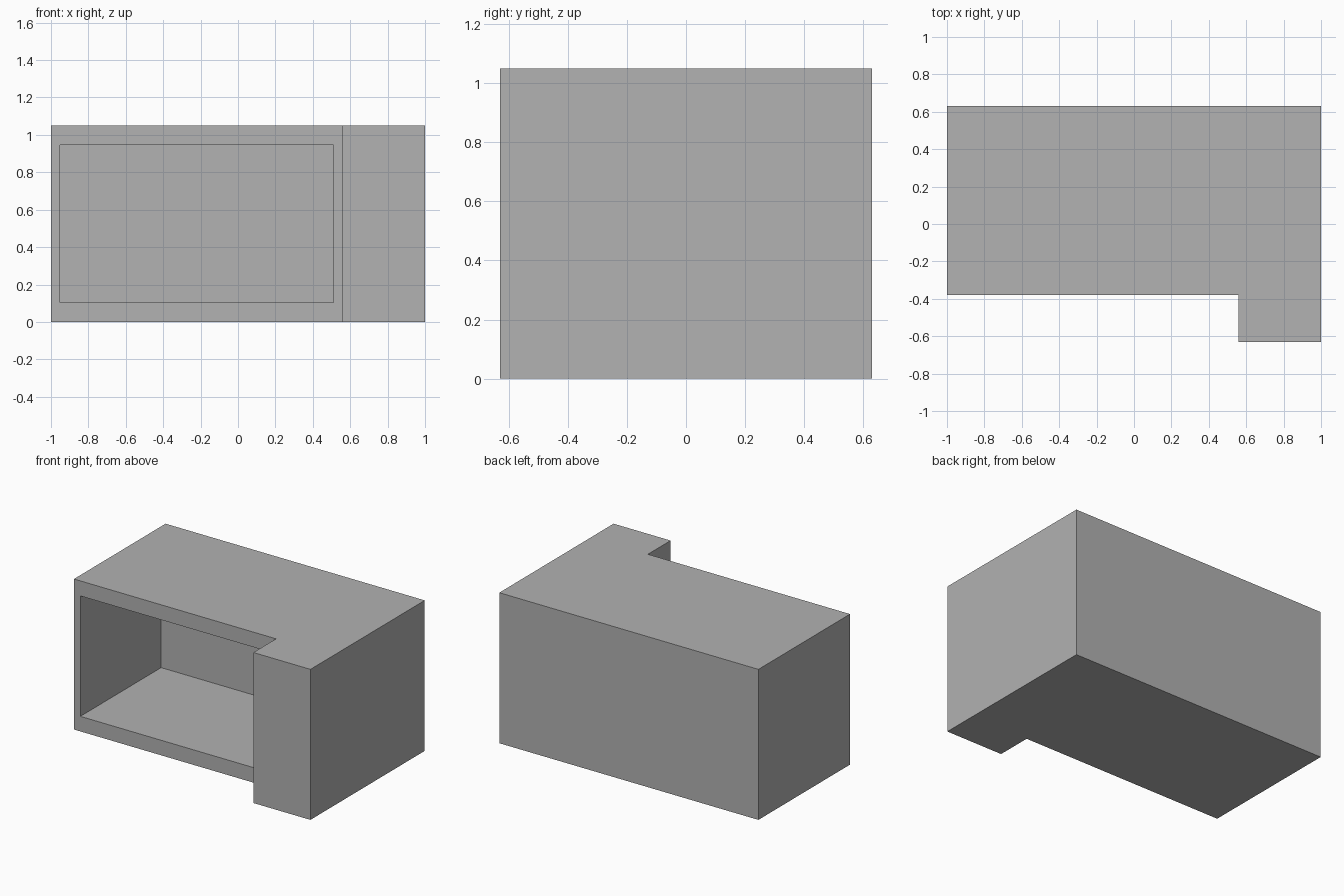
import bpy, bmesh
from mathutils import Vector

cube = bpy.data.objects.get("Cube")
if cube:
    bpy.data.objects.remove(cube, do_unlink=True)

HEIGHT = 1.05
FRONT, BACK = -0.63, 0.63
RECESS_FRONT = -0.38      # front of the open compartment
PILLAR_X = 0.56           # inner side of the projecting pillar
SIDE_RIM, FLOOR_RIM = 0.07, 0.105
DEPTH = 0.89

grey = bpy.data.materials.new("plain grey")
grey.use_nodes = True
colour = (0.445, 0.445, 0.445, 1)
grey.diffuse_color = colour
grey.node_tree.nodes["Principled BSDF"].inputs["Base Color"].default_value = colour

# L-shaped footprint raised into a solid block
outline = [(-1, RECESS_FRONT), (PILLAR_X, RECESS_FRONT), (PILLAR_X, FRONT),
           (1, FRONT), (1, BACK), (-1, BACK)]
bm = bmesh.new()
base = bm.faces.new([bm.verts.new((x, y, 0)) for x, y in outline])
raised = bmesh.ops.extrude_face_region(bm, geom=[base])["geom"]
bmesh.ops.translate(bm, vec=(0, 0, HEIGHT),
                    verts=[v for v in raised if isinstance(v, bmesh.types.BMVert)])
bmesh.ops.recalc_face_normals(bm, faces=bm.faces)

# Rim around the opening
front = next(f for f in bm.faces
             if all(abs(v.co.y - RECESS_FRONT) < 1e-4 for v in f.verts))
bmesh.ops.inset_individual(bm, faces=[front], thickness=SIDE_RIM)
for v in front.verts:
    v.co.z = FLOOR_RIM if v.co.z < HEIGHT / 2 else HEIGHT - FLOOR_RIM

# Hollow compartment pushed back from the rim
inner = bmesh.ops.extrude_discrete_faces(bm, faces=[front])["faces"][0]
bmesh.ops.translate(bm, verts=inner.verts, vec=Vector((0, DEPTH, 0)))
bmesh.ops.recalc_face_normals(bm, faces=bm.faces)

mesh = bpy.data.meshes.new("open_cabinet")
bm.to_mesh(mesh)
bm.free()
mesh.materials.append(grey)
bpy.context.collection.objects.link(bpy.data.objects.new("open_cabinet", mesh))
